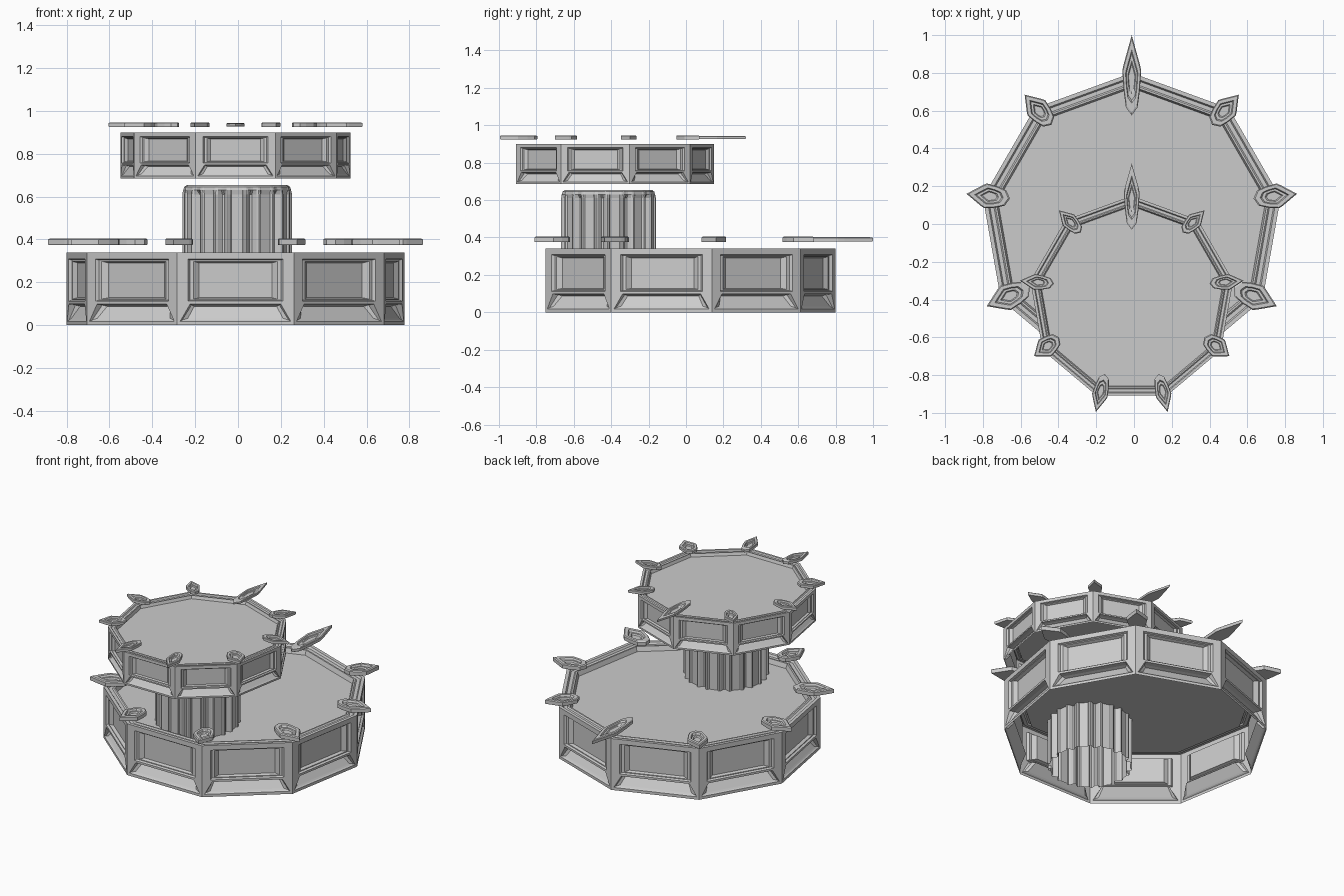
import bpy, bmesh
from math import sin, cos, pi, radians
from mathutils import Vector

if "Cube" in bpy.data.objects:
    bpy.data.objects.remove(bpy.data.objects["Cube"])

CX = -0.012   # symmetry axis of the model


def finish(bm, name):
    bmesh.ops.remove_doubles(bm, verts=bm.verts, dist=1e-5)
    bmesh.ops.recalc_face_normals(bm, faces=bm.faces)
    me = bpy.data.meshes.new(name)
    bm.to_mesh(me)
    bm.free()
    ob = bpy.data.objects.new(name, me)
    bpy.context.collection.objects.link(ob)
    return ob


def skin(bm, loops, cap=True):
    """Bridge a series of closed loops with quads, capping the last one."""
    rows = [[bm.verts.new(p) for p in lp] for lp in loops]
    n = len(rows[0])
    for a, b in zip(rows, rows[1:]):
        for i in range(n):
            j = (i + 1) % n
            bm.faces.new((a[i], a[j], b[j], b[i]))
    if cap:
        bm.faces.new(rows[-1])


def drum(name, cy, R, z0, h):
    """Nine-sided drum with recessed panels, stepped rim, sunken deck, open base."""
    bm = bmesh.new()
    s, v = R / 0.80, h / 0.34
    apo, W = R * cos(pi / 9), 0.80 * sin(pi / 9)
    # loops: half width bottom, half width top, z bottom, z top, depth bottom, depth top
    upper = [(W, W, .105, .34, 0, 0), (.222, .222, .112, .308, 0, 0),
             (.212, .212, .117, .303, .014, .014), (.196, .196, .122, .298, .014, .014),
             (.170, .170, .128, .290, .034, .034)]
    lower = [(W, W, 0, .105, 0, 0), (.258, .212, .018, .098, 0, 0),
             (.248, .205, .024, .094, .008, .03), (.222, .192, .032, .088, .014, .05)]
    for k in range(9):
        a = radians(-90 + 40 * k)
        out, along = Vector((cos(a), sin(a), 0)), Vector((-sin(a), cos(a), 0))
        base = Vector((CX, cy, z0))
        for panel in (upper, lower):
            skin(bm, [[base + out * (apo - d * s) + along * u * s + Vector((0, 0, z * v))
                       for u, z, d in ((-wb, zb, db), (wb, zb, db), (wt, zt, dt), (-wt, zt, dt))]
                      for wb, wt, zb, zt, db, dt in panel])
    # rim and deck
    rim = [(0, .34), (.022, .34), (.03, .328), (.052, .328), (.06, .335), (.07, .335), (.08, .305)]
    skin(bm, [[(CX + (R - d * s) * cos(radians(90 + 40 * k)),
                cy + (R - d * s) * sin(radians(90 + 40 * k)), z0 + z * v)
               for k in range(9)] for d, z in rim])
    return finish(bm, name)


def spike(name, base, tip, w, z0, z1):
    """Floating pointed plate with chamfered edges and a sunken slot."""
    bm = bmesh.new()
    b, t = Vector(base), Vector(tip)
    d = t - b
    side = Vector((-d.y, d.x)).normalized()
    half = [(0, 0), (.10, .62), (.30, .85), (.56, 1), (.64, .85), (1, 0)]
    outline = half + [(p, -q) for p, q in half[-2:0:-1]]
    th = z1 - z0

    def loop(f, z):
        pts = []
        for p, q in outline:
            c = b + d * (.45 + (p - .45) * f) + side * q * w * f
            pts.append((c.x, c.y, z))
        return pts
    skin(bm, [loop(.98, z0), loop(1, z0 + th * .12), loop(1, z0 + th * .82), loop(.92, z1),
              loop(.66, z1), loop(.58, z1 - th * .4), loop(.42, z1 - th * .4),
              loop(.34, z1 - th * .65)])
    bm.faces.new([bm.verts.new(p) for p in loop(.98, z0)])
    return finish(bm, name)


# Two stacked drums
drum("lower_drum", 0.0, 0.80, 0.0, 0.34)
drum("upper_drum", -0.396, 0.545, 0.685, 0.215)

# Fluted column with a sunken strip in each rib, open underneath
bm = bmesh.new()
N = 11
rib = [(-15, .226), (-11.5, .248), (-9.5, .256), (-7.5, .254), (-6, .244),
       (6, .244), (7.5, .254), (9.5, .256), (11.5, .248), (15, .226)]


def column_loop(z, inset, flush=0):
    """Flush blends the profile to an even radius near the top."""
    return [(CX + .008 + q * cos(a), -.415 + q * sin(a), z)
            for k in range(N) for o, r in rib
            for a in [radians(-90 + k * 360 / N + o)]
            for q in [r + (.25 - r) * flush - inset]]


skin(bm, [column_loop(0, 0), column_loop(.61, 0), column_loop(.63, 0, .7),
          column_loop(.645, .004, .85), column_loop(.655, .018, 1)])
finish(bm, "fluted_column")

# Spikes: base, tip (x from axis), half width; mirrored across the axis
lower = [((.425, .525), (.567, .685), .062), ((.645, .135), (.875, .16), .066),
         ((.54, -.335), (.768, -.435), .070), ((.235, -.62), (.288, -.81), .064)]
upper = [((.27, -.045), (.385, .072), .042), ((.412, -.315), (.592, -.30), .042),
         ((.385, -.60), (.517, -.70), .055), ((.142, -.795), (.19, -.995), .042)]
for tag, items, z0, z1 in (("lower", lower, .375, .405), ("upper", upper, .925, .946)):
    for i, (b, t, w) in enumerate(items):
        for m, s in (("right", 1), ("left", -1)):
            spike(f"{tag}_spike_{m}_{i}", (CX + s * b[0], b[1]), (CX + s * t[0], t[1]), w, z0, z1)
spike("lower_spike_back", (CX, .575), (CX, 1.0), .05, .378, .402)
spike("upper_spike_back", (CX, -.03), (CX, .32), .042, .927, .943)
